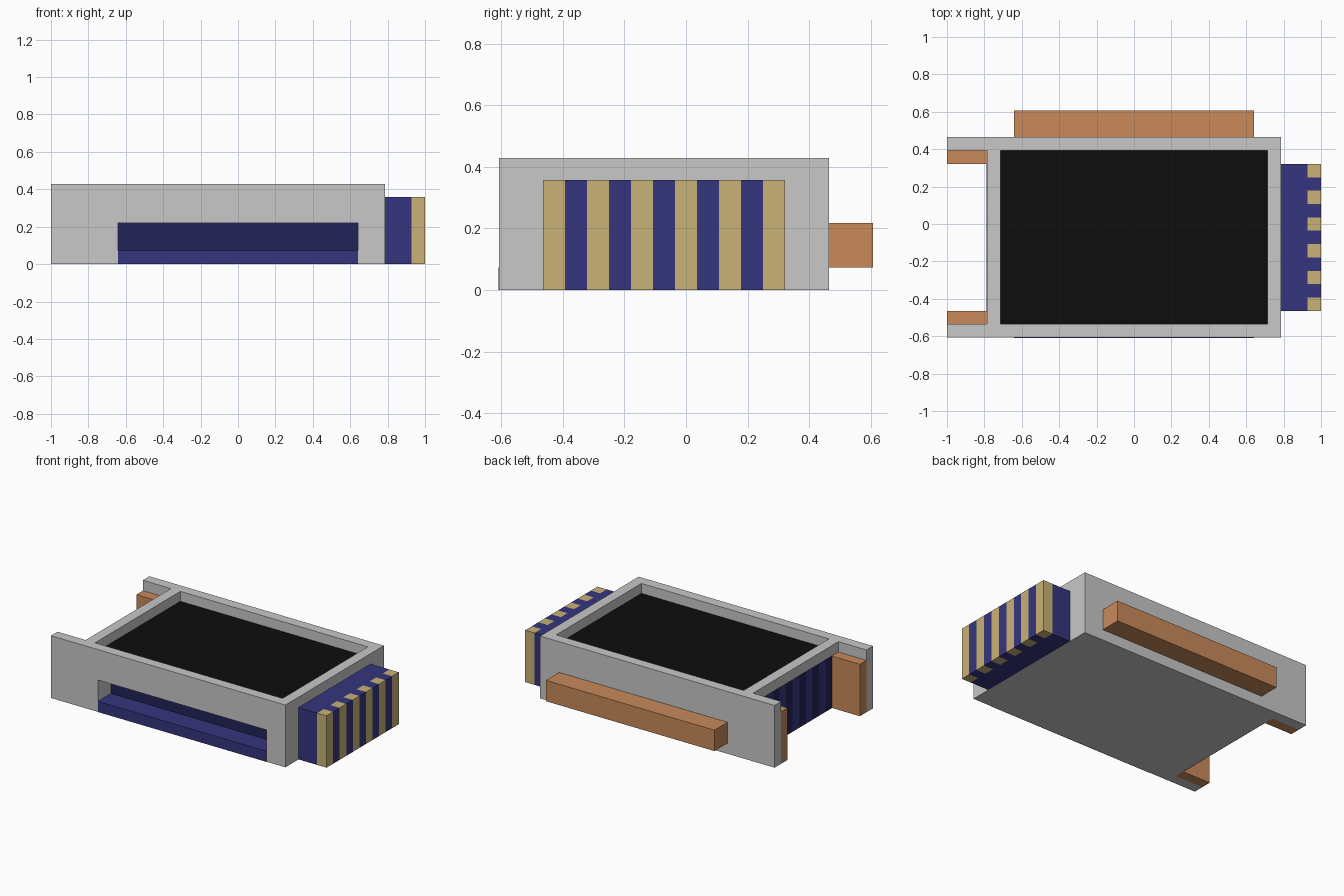
import bpy, bmesh
from mathutils import Vector

if "Cube" in bpy.data.objects:
    bpy.data.objects.remove(bpy.data.objects["Cube"])


def material(name, r, g, b):
    m = bpy.data.materials.new(name)
    m.diffuse_color = (r, g, b, 1)
    m.use_nodes = True
    m.node_tree.nodes["Principled BSDF"].inputs["Base Color"].default_value = m.diffuse_color
    return m


grey = material("light grey", 0.58, 0.58, 0.58)
black = material("screen black", 0.004, 0.004, 0.004)
navy = material("navy", 0.036, 0.036, 0.212)
dark_navy = material("dark navy", 0.016, 0.016, 0.1)
gold = material("pale gold", 0.58, 0.445, 0.185)
copper = material("copper", 0.58, 0.255, 0.105)


def box(name, x, y, z, *mats, cuts=(), rule=None):
    """Box from (min, max) ranges, optionally sliced and coloured by rule."""
    bm = bmesh.new()
    bmesh.ops.create_cube(bm, size=1)
    for v in bm.verts:
        v.co = Vector([(r[0] + r[1]) / 2 + c * (r[1] - r[0])
                       for c, r in zip(v.co, (x, y, z))])
    for axis, value in cuts:
        co, no = Vector(), Vector()
        co[axis], no[axis] = value, 1
        bmesh.ops.bisect_plane(bm, geom=bm.verts[:] + bm.edges[:] + bm.faces[:],
                               plane_co=co, plane_no=no)
    if rule:
        for f in bm.faces:
            f.material_index = rule(f.calc_center_median())
    mesh = bpy.data.meshes.new(name)
    bm.to_mesh(mesh)
    bm.free()
    for m in mats:
        mesh.materials.append(m)
    ob = bpy.data.objects.new(name, mesh)
    bpy.context.collection.objects.link(ob)
    return ob


X0, X1, Y0, Y1, H = -1.0, 0.786, -0.607, 0.464, 0.429
T = 0.0714                 # wall thickness and stripe pitch
WALL = X0 + 3 * T          # outer face of the left end wall
TOP = H - T                # screen and connector height
SLOT = (-0.641, 0.641)
CY0, CY1 = Y0 + 2 * T, Y1 - 2 * T

# housing: block with open left bay, screen well and front slot
body = box("housing", (X0, X1), (Y0, Y1), (0, H), grey)
cutters = [
    box("bay_cutter", (X0 - 0.1, WALL), (Y0 + T, Y1 - T), (-0.1, H + 0.1), grey),
    box("well_cutter", (WALL + T, X1 - T), (Y0 + T, Y1 - T), (TOP, H + 0.1), grey),
    box("slot_cutter", SLOT, (Y0 - 0.1, Y0 + 2 * T), (T, 3 * T + 0.005), grey),
]
for c in cutters:
    mod = body.modifiers.new(c.name, 'BOOLEAN')
    mod.operation, mod.solver, mod.object = 'DIFFERENCE', 'EXACT', c
dg = bpy.context.evaluated_depsgraph_get()
result = bpy.data.meshes.new_from_object(body.evaluated_get(dg))
body.modifiers.clear()
body.data = result
for c in cutters:
    bpy.data.objects.remove(c)

# screen at the bottom of the well
box("screen", (WALL + T, X1 - T), (Y0 + T, Y1 - T), (TOP - 0.002, TOP + 0.003), black)

# blue facing of the front slot
E = 0.002
box("slot_front", SLOT, (Y0 - E, Y0 + E), (0, T), navy)
box("slot_floor", SLOT, (Y0 - E, Y0 + 2 * T), (T - E, T + E), navy)
box("slot_back", SLOT, (Y0 + 2 * T - E, Y0 + 2 * T + E), (T, 3 * T + 0.005), dark_navy)

# copper rail on the back, copper tabs inside the left bay
box("back_rail", SLOT, (Y1, Y1 + 2 * T), (T + 0.002, 3 * T + 0.003), copper)
box("rear_tab", (X0, WALL), (Y1 - 2 * T, Y1 - T), (0, TOP), copper)
box("front_tab", (X0, WALL), (Y0 + T, Y0 + 2 * T), (0, TOP), copper)

# striped contacts: plug on the right, socket plate in the left bay
step = (CY1 - CY0) / 11
stripes = [(1, CY0 + i * step) for i in range(1, 11)]


def is_contact(p):
    return int((min(max(p.y, CY0 + 0.001), CY1 - 0.001) - CY0) / step) % 2 == 0


box("plug", (X1, 1.0), (CY0, CY1), (0, TOP), navy, gold,
    cuts=stripes + [(0, 1.0 - T)],
    rule=lambda p: int(p.x > 1.0 - T and is_contact(p)))
box("socket_plate", (WALL - E, WALL + E), (CY0, CY1), (0, TOP), navy, dark_navy,
    cuts=stripes, rule=lambda p: int(is_contact(p)))
